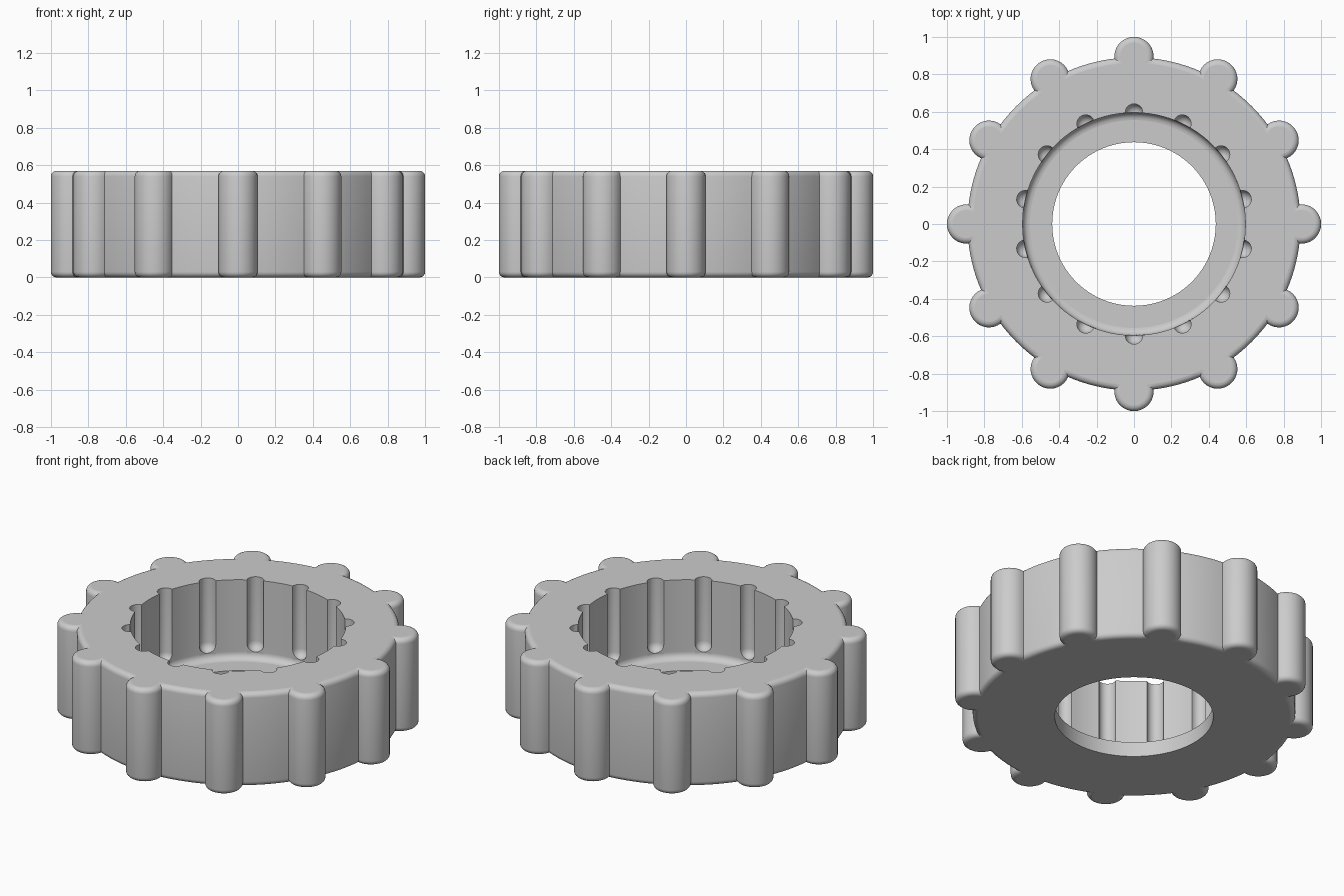
import bpy, bmesh, math
from math import sin, cos, pi, radians

cube = bpy.data.objects.get("Cube")
if cube:
    bpy.data.objects.remove(cube, do_unlink=True)

HEIGHT, RIM = 0.57, 0.03
OUTER_R, KNOB_C, KNOB_R, KNOBS = 0.89, 0.895, 0.105, 12
BORE_R, GROOVE_R, GROOVES = 0.595, 0.047, 14
HOLE_R, FLOOR_Z, FILLET, GROOVE_END = 0.437, 0.09, 0.04, 0.18


def outline(R, c, r, count, lobe_steps, arc_steps, plain=False):
    """Circle of radius R joined with round lobes of radius r centred at distance c."""
    alpha = math.acos((R * R + c * c - r * r) / (2 * R * c))
    beta = math.atan2(R * sin(alpha), R * cos(alpha) - c)
    step = 2 * pi / count
    pts = []
    for k in range(count):
        base = pi / 2 + k * step
        for i in range(lobe_steps + 1):
            b = -beta + 2 * beta * i / lobe_steps
            x, y = c + r * cos(b), r * sin(b)
            if plain:
                s = R / math.hypot(x, y)
                x, y = x * s, y * s
            pts.append((x * cos(base) - y * sin(base), x * sin(base) + y * cos(base)))
        for i in range(1, arc_steps):
            a = base + alpha + (step - 2 * alpha) * i / arc_steps
            pts.append((R * cos(a), R * sin(a)))
    return pts


bm = bmesh.new()


def add_ring(pts, z):
    return [bm.verts.new((x, y, z)) for x, y in pts]


def skin(rings):
    for a, b in zip(rings, rings[1:]):
        n = len(a)
        for i in range(n):
            j = (i + 1) % n
            bm.faces.new((a[i], a[j], b[j], b[i]))


def cap(outer, inner):
    edges = []
    for ring in (outer, inner):
        for i, v in enumerate(ring):
            w = ring[(i + 1) % len(ring)]
            edges.append(bm.edges.get((v, w)))
    bmesh.ops.triangle_fill(bm, edges=edges, use_beauty=True, use_dissolve=False)


# Outer wall with knobs and rounded rims
def outer_ring(inset, z):
    return add_ring(outline(OUTER_R - inset, KNOB_C, KNOB_R - inset, KNOBS, 18, 8), z)


turns = [radians(90 * i / 5) for i in range(6)]
bottom = [outer_ring(RIM * (1 - sin(t)), RIM * (1 - cos(t))) for t in turns]
top = [outer_ring(RIM * (1 - cos(t)), HEIGHT - RIM * (1 - sin(t))) for t in turns]
outer = bottom + top
skin(outer)


# Bore wall with round-ended grooves
def bore_ring(R, r, z, plain=False):
    return add_ring(outline(R, R, r, GROOVES, 10, 6, plain), z)


inner = [bore_ring(BORE_R, GROOVE_R, HEIGHT)]
for t in (0, 18, 36, 54, 70, 82):
    t = radians(t)
    inner.append(bore_ring(BORE_R, GROOVE_R * cos(t), GROOVE_END - GROOVE_R * sin(t)))
inner.append(bore_ring(BORE_R, 0.004, GROOVE_END - GROOVE_R, True))

# Filleted floor ledge and through hole
for t in turns:
    inner.append(bore_ring(BORE_R - FILLET * (1 - cos(t)), GROOVE_R,
                           FLOOR_Z + FILLET * (1 - sin(t)), True))
inner.append(bore_ring(HOLE_R, GROOVE_R, FLOOR_Z, True))
inner.append(bore_ring(HOLE_R, GROOVE_R, 0, True))
skin(inner)

# Flat top and bottom
cap(outer[-1], inner[0])
cap(outer[0], inner[-1])
bmesh.ops.recalc_face_normals(bm, faces=bm.faces)

mesh = bpy.data.meshes.new("knobbed_ring")
bm.to_mesh(mesh)
bm.free()
ring = bpy.data.objects.new("knobbed_ring", mesh)
bpy.context.collection.objects.link(ring)

# Grey material
mat = bpy.data.materials.new("plain_grey")
mat.use_nodes = True
grey = (0.6, 0.6, 0.6, 1)
mat.diffuse_color = grey
for node in mat.node_tree.nodes:
    if node.type == 'BSDF_PRINCIPLED':
        node.inputs["Base Color"].default_value = grey
mesh.materials.append(mat)

# Smooth walls, flat caps
bpy.ops.object.select_all(action='DESELECT')
ring.select_set(True)
bpy.context.view_layer.objects.active = ring
bpy.ops.object.shade_smooth_by_angle(angle=radians(30))
for p in mesh.polygons:
    if abs(p.normal.z) > 0.999:
        p.use_smooth = False
